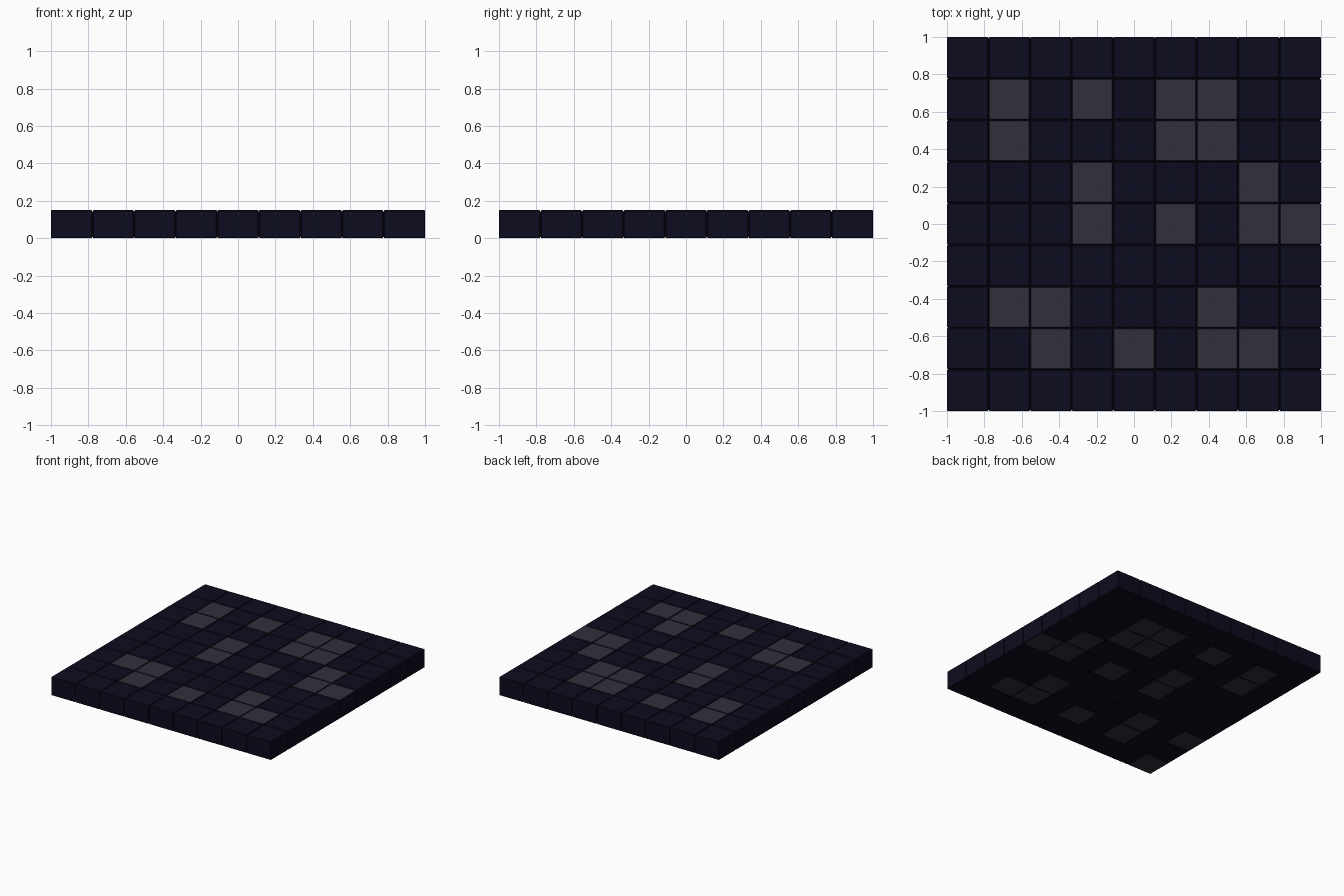
import bpy, bmesh

if "Cube" in bpy.data.objects:
    bpy.data.objects.remove(bpy.data.objects["Cube"])

N = 9                 # tiles per side
CELL = 2.0 / N
H = 0.15              # slab height
GAP = 0.003
BEVEL = 0.004


def material(name, rgb):
    m = bpy.data.materials.new(name)
    m.diffuse_color = (*rgb, 1)
    m.use_nodes = True
    m.node_tree.nodes["Principled BSDF"].inputs["Base Color"].default_value = m.diffuse_color
    return m


navy = material("dark navy", (0.0038, 0.0038, 0.0140))
grey = material("slate grey", (0.031, 0.028, 0.043))
black = material("groove black", (0.0015, 0.0015, 0.004))

# light tiles as (column, row), counted from the front left corner
shared = {(1, 7), (3, 7), (5, 7), (6, 7), (1, 6), (5, 6), (6, 6),
          (3, 5), (7, 5), (3, 4), (5, 4), (7, 4), (8, 4),
          (2, 2), (6, 2), (2, 1), (4, 1), (6, 1), (7, 1)}
top_light = shared | {(1, 2)}
bottom_light = shared | {(0, 2), (0, 0)}


def box(bm, x0, x1, y0, y1, z0, z1):
    verts = bmesh.ops.create_cube(bm, size=1)["verts"]
    for v in verts:
        v.co.x = x1 if v.co.x > 0 else x0
        v.co.y = y1 if v.co.y > 0 else y0
        v.co.z = z1 if v.co.z > 0 else z0
    return verts


def finish(bm, name, mats):
    me = bpy.data.meshes.new(name)
    bm.normal_update()
    bm.to_mesh(me)
    bm.free()
    ob = bpy.data.objects.new(name, me)
    bpy.context.collection.objects.link(ob)
    for m in mats:
        me.materials.append(m)
    return ob


def span(i):
    # outer tiles stay flush with the slab edge, inner sides leave a gap
    a = -1 + i * CELL
    return (a + (GAP / 2 if i > 0 else 0),
            a + CELL - (GAP / 2 if i < N - 1 else 0))


# bevelled tiles, light or dark on the top and bottom faces
bm = bmesh.new()
for c in range(N):
    for r in range(N):
        box(bm, *span(c), *span(r), 0, H)
bmesh.ops.bevel(bm, geom=bm.edges[:], offset=BEVEL, segments=1, affect='EDGES')
bm.normal_update()
for f in bm.faces:
    p = f.calc_center_median()
    cell = (min(N - 1, int((p.x + 1) / CELL)), min(N - 1, int((p.y + 1) / CELL)))
    light = (f.normal.z > 0.9 and cell in top_light) or \
            (f.normal.z < -0.9 and cell in bottom_light)
    f.material_index = 1 if light else 0
finish(bm, "floor_tiles", [navy, grey])

# core slab that closes the grooves between tiles
bm = bmesh.new()
box(bm, -0.994, 0.994, -0.994, 0.994, 0.006, H - 0.006)
finish(bm, "groove_core", [black])
